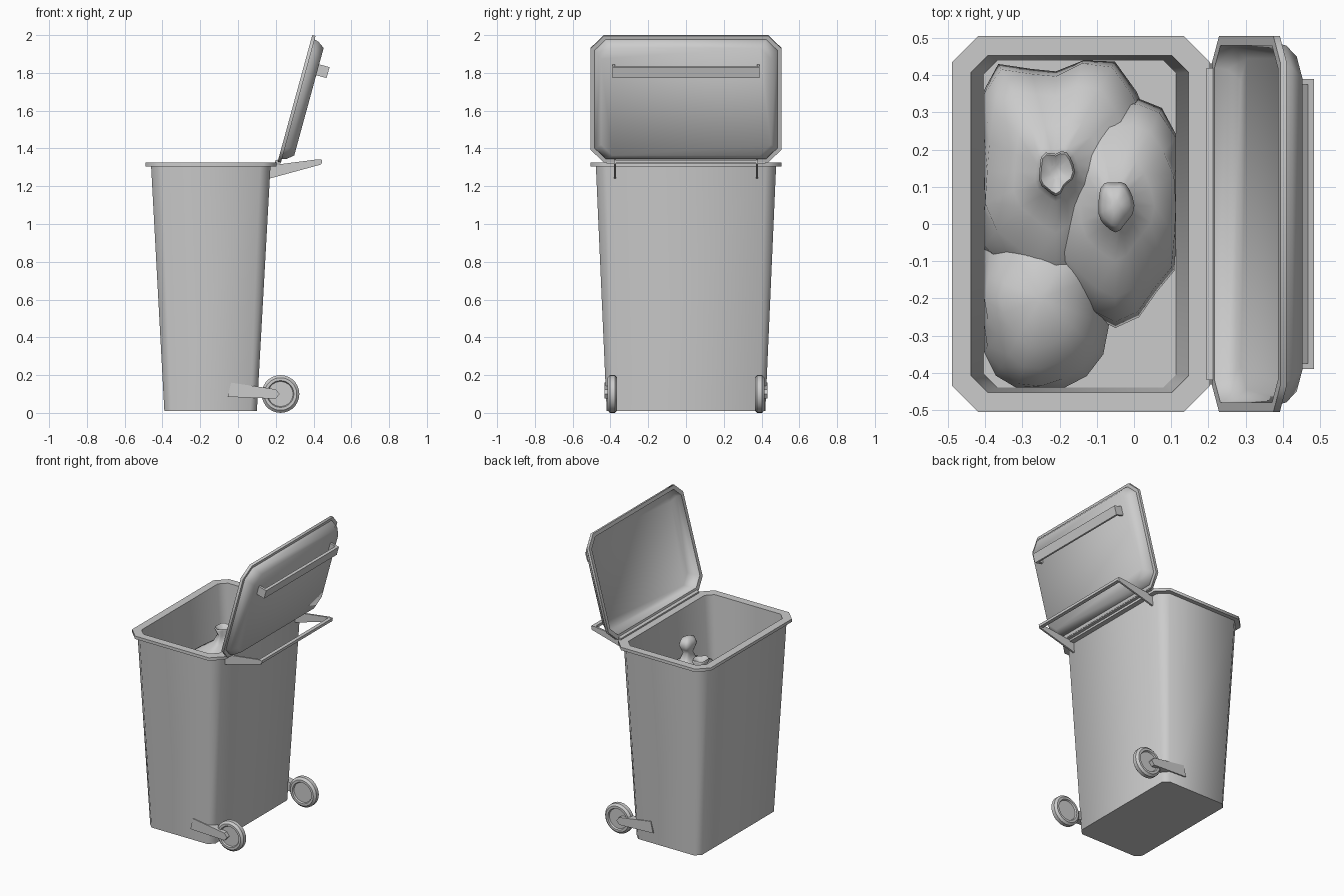
import bpy, bmesh, math, random
from mathutils import Vector

random.seed(4)
if "Cube" in bpy.data.objects:
    bpy.data.objects.remove(bpy.data.objects["Cube"])

grey = bpy.data.materials.new("plain_grey")
grey.use_nodes = True
colour = (0.6, 0.6, 0.6, 1)
grey.diffuse_color = colour
grey.node_tree.nodes["Principled BSDF"].inputs["Base Color"].default_value = colour


def loft(name, rings, smooth=50):
    """Skin matching rings of points and cap both ends."""
    bm = bmesh.new()
    loops = [[bm.verts.new(p) for p in ring] for ring in rings]
    n = len(loops[0])
    for a, b in zip(loops, loops[1:]):
        for i in range(n):
            j = (i + 1) % n
            bm.faces.new((a[i], a[j], b[j], b[i]))
    bm.faces.new(loops[0])
    bm.faces.new(loops[-1])
    bmesh.ops.recalc_face_normals(bm, faces=bm.faces)
    mesh = bpy.data.meshes.new(name)
    bm.to_mesh(mesh)
    bm.free()
    mesh.materials.append(grey)
    obj = bpy.data.objects.new(name, mesh)
    bpy.context.collection.objects.link(obj)
    bpy.ops.object.select_all(action="DESELECT")
    obj.select_set(True)
    bpy.context.view_layer.objects.active = obj
    bpy.ops.object.shade_smooth_by_angle(angle=math.radians(smooth))
    return obj


def chamfered(x0, x1, w, c, h):
    """Rectangle x0..x1 by -w..w with cut corners, at height h."""
    pts = [(x0 + c, -w), (x1 - c, -w), (x1, c - w), (x1, w - c),
           (x1 - c, w), (x0 + c, w), (x0, w - c), (x0, c - w)]
    return [Vector((x, y, h)) for x, y in pts]


def plate(name, outline, y0, y1):
    """Side profile in x and z, extruded along y."""
    return loft(name, [[(x, y, z) for x, z in outline] for y in (y0, y1)], 30)


# Tapered bin with rim and hollow inside
loft("bin_body", [
    chamfered(-0.39, 0.10, 0.42, 0.035, 0.01),
    chamfered(-0.46, 0.172, 0.477, 0.055, 1.305),
    chamfered(-0.49, 0.205, 0.505, 0.07, 1.305),
    chamfered(-0.49, 0.205, 0.505, 0.07, 1.325),
    chamfered(-0.438, 0.147, 0.453, 0.045, 1.325),
    chamfered(-0.403, 0.113, 0.44, 0.035, 0.75)])

# Open lid, built flat and swung about the hinge
TILT = math.radians(15.3)
S, C = math.sin(TILT), math.cos(TILT)


def on_lid(p):
    v, y, n = p
    return Vector((0.21 + S * v + C * n, y, 1.33 + C * v - S * n))


lid_rings = [
    chamfered(0.055, 0.64, 0.445, 0.06, 0.065),
    chamfered(0.03, 0.665, 0.475, 0.06, 0.035),
    chamfered(0.025, 0.67, 0.48, 0.06, 0),
    chamfered(0, 0.695, 0.505, 0.07, 0),
    chamfered(0, 0.695, 0.505, 0.07, 0.018),
    chamfered(0.02, 0.675, 0.485, 0.06, 0.018),
    chamfered(0.025, 0.67, 0.48, 0.06, 0.04),
    chamfered(0.055, 0.645, 0.45, 0.06, 0.076)]
loft("lid", [[on_lid(p) for p in ring] for ring in lid_rings])


def lid_block(name, y0, y1, n0, n1):
    ends = [[on_lid((v, y, n)) for v, n in
             ((0.495, n0), (0.555, n0), (0.555, n1), (0.495, n1))] for y in (y0, y1)]
    loft(name, ends, 30)


lid_block("lid_handle_rail", -0.39, 0.39, 0.115, 0.133)
for side, label in ((1, "back"), (-1, "front")):
    lid_block(label + "_lid_handle_end", side * 0.375, side * 0.39, 0.07, 0.116)

# Hinge strip and push handle
plate("hinge_strip", [(0.195, 1.32), (0.225, 1.32), (0.225, 1.345), (0.195, 1.335)], -0.42, 0.42)
plate("push_bar", [(0.42, 1.322), (0.445, 1.322), (0.445, 1.34), (0.42, 1.34)], -0.38, 0.38)
arm = [(0.165, 1.24), (0.44, 1.315), (0.445, 1.34), (0.42, 1.342), (0.17, 1.31)]
for side, label in ((1, "back"), (-1, "front")):
    plate(label + "_push_arm", arm, side * 0.37, side * 0.382)

# Wheels and their wedge brackets
wheel_profile = [(0.02, -0.016), (0.066, -0.016), (0.071, -0.026), (0.086, -0.026),
                 (0.1, -0.013), (0.1, 0.013), (0.086, 0.026), (0.071, 0.026),
                 (0.066, 0.016), (0.02, 0.016)]
bracket = [(-0.055, 0.085), (0.2, 0.075), (0.22, 0.1), (0.2, 0.125), (-0.037, 0.16)]
for side, label in ((1, "back"), (-1, "front")):
    turn = [math.tau * i / 28 for i in range(28)]
    loft(label + "_wheel", [[(0.225 + r * math.cos(t), side * 0.39 + y, 0.1 + r * math.sin(t))
                             for t in turn] for r, y in wheel_profile], 35)
    plate(label + "_wheel_bracket", bracket, side * 0.38, side * 0.432)


# Rubbish sacks, lumpy and pressed against the bin walls
def sack(name, cx, cy, rx, ry, profile, lump):
    n = 20
    waves = [(k, random.uniform(0, math.tau)) for k in (2, 3, 5)]
    rings = []
    for r, z in profile:
        ring = []
        for i in range(n):
            t = math.tau * i / n
            f = r * (1 + lump * sum(math.sin(k * t + ph) for k, ph in waves))
            x = cx + rx * f * math.cos(t)
            y = cy + ry * f * math.sin(t)
            ring.append((max(-0.403, min(0.113, x)), max(-0.44, min(0.44, y)), z))
        rings.append(ring)
    loft(name, rings, 60)


tied = [(0.8, 0.75), (1, 0.85), (0.95, 0.95), (0.75, 1.03), (0.45, 1.08), (0.22, 1.12),
        (0.12, 1.17), (0.17, 1.2), (0.22, 1.23), (0.17, 1.26), (0.06, 1.275)]
sack("tied_sack", -0.05, 0.05, 0.21, 0.32, tied, 0.05)
sack("back_sack", -0.21, 0.14, 0.25, 0.34,
     [(r, z - 0.02) for r, z in tied[:7]] + [(0.18, 1.19), (0.16, 1.2), (0.06, 1.18)], 0.08)
dome = [(math.cos(a), 0.8 + 0.24 * math.sin(a)) for a in
        [math.radians(d) for d in (-10, 10, 28, 45, 60, 75, 86)]]
sack("front_sack", -0.25, -0.2, 0.21, 0.26, dome, 0.04)
